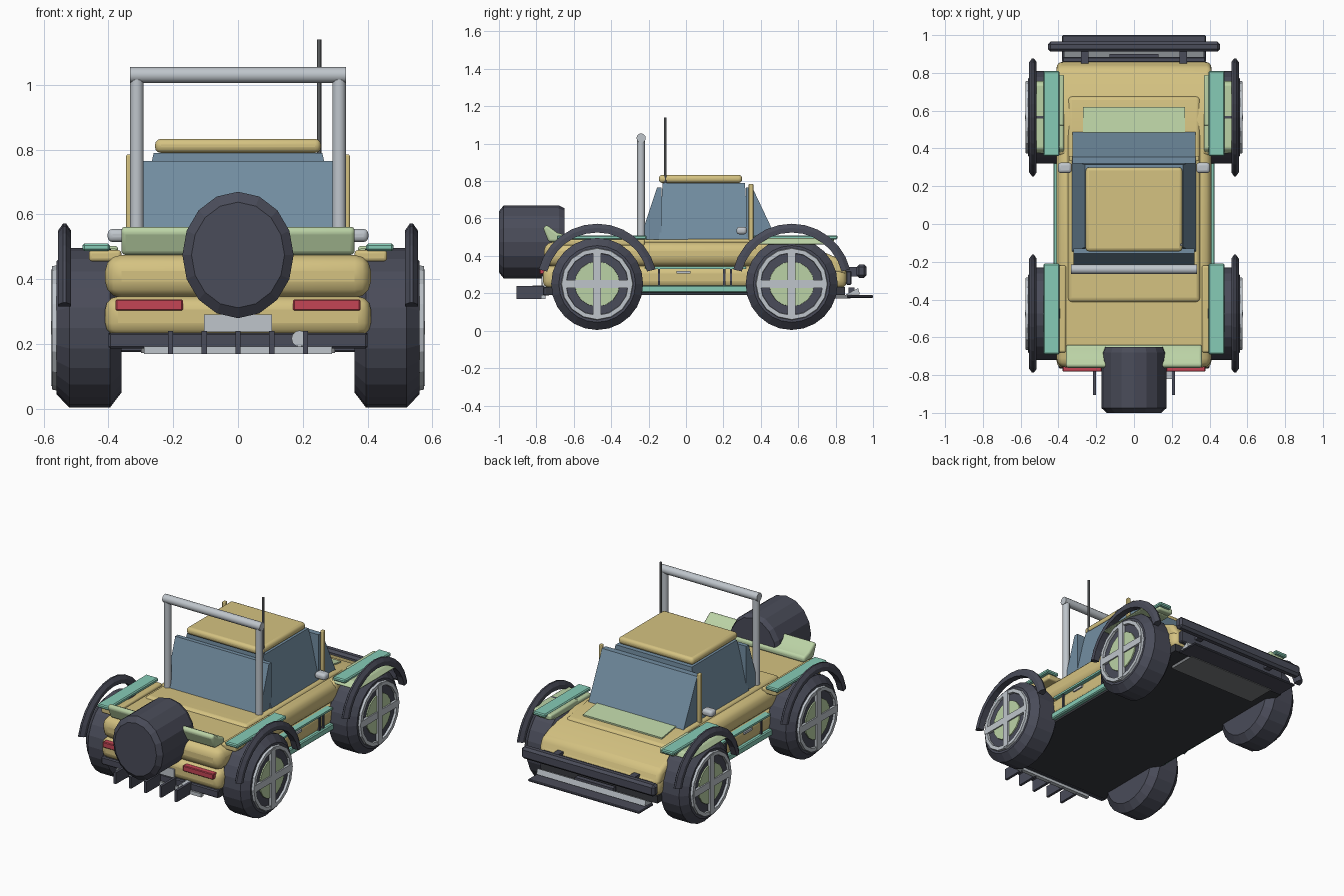
import bpy, bmesh, math
from mathutils import Vector, Matrix

if "Cube" in bpy.data.objects:
    bpy.data.objects.remove(bpy.data.objects["Cube"])


def mat(name, rgb):
    m = bpy.data.materials.new(name)
    m.diffuse_color = (*rgb, 1)
    m.use_nodes = True
    m.node_tree.nodes["Principled BSDF"].inputs["Base Color"].default_value = m.diffuse_color
    return m


SAND = mat("sand_paint", (0.66, 0.54, 0.22))
DARK = mat("dark_rubber", (0.068, 0.072, 0.10))
BLACK = mat("underside_black", (0.04, 0.042, 0.05))
GLASS = mat("blue_glass", (0.17, 0.27, 0.36))
TEAL = mat("teal_trim", (0.24, 0.60, 0.47))
GREEN = mat("pale_green", (0.50, 0.65, 0.38))
METAL = mat("light_metal", (0.52, 0.56, 0.60))
GREY = mat("mid_grey", (0.20, 0.21, 0.22))
RED = mat("red_lamp", (0.55, 0.06, 0.09))


def finish(name, bm, material, bevel=0, seg=3):
    bmesh.ops.recalc_face_normals(bm, faces=bm.faces[:])
    me = bpy.data.meshes.new(name)
    bm.to_mesh(me)
    bm.free()
    me.materials.append(material)
    ob = bpy.data.objects.new(name, me)
    bpy.context.collection.objects.link(ob)
    if bevel:
        mod = ob.modifiers.new("bevel", 'BEVEL')
        mod.width, mod.segments, mod.limit_method = bevel, seg, 'ANGLE'
        mod.angle_limit = math.radians(35)
        bpy.ops.object.select_all(action='DESELECT')
        ob.select_set(True)
        bpy.context.view_layer.objects.active = ob
        if seg > 1:
            bpy.ops.object.shade_smooth_by_angle(angle=math.radians(40))
    return ob


def loft(name, rings, material, bevel=0, seg=3, closed=False):
    """Skin between equal-length rings of points, capped unless closed."""
    bm = bmesh.new()
    vs = [[bm.verts.new(p) for p in r] for r in rings]
    n = len(vs[0])
    for i in range(len(vs) if closed else len(vs) - 1):
        a, b = vs[i], vs[(i + 1) % len(vs)]
        for j in range(n):
            k = (j + 1) % n
            bm.faces.new((a[j], a[k], b[k], b[j]))
    if not closed:
        bm.faces.new(vs[0])
        bm.faces.new(vs[-1])
    return finish(name, bm, material, bevel, seg)


def rect(x0, x1, y0, y1, z):
    return [(x0, y0, z), (x1, y0, z), (x1, y1, z), (x0, y1, z)]


def box(name, x, y, z, material, bevel=0, seg=3):
    return loft(name, [rect(*x, *y, z[0]), rect(*x, *y, z[1])], material, bevel, seg)


def prism(name, profile, x0, x1, material, bevel=0, seg=3):
    """Side profile of (y, z) points pulled along x."""
    return loft(name, [[(x, y, z) for y, z in profile] for x in (x0, x1)], material, bevel, seg)


def turned(name, sections, axis, centre, material, n=24, squash=1, closed=False):
    """Rings of (offset, radius) about the x or y axis."""
    rings = []
    for o, r in sections:
        ring = []
        for i in range(n):
            a = 2 * math.pi * i / n
            u, w = r * math.cos(a) * squash, r * math.sin(a)
            p = (o, u, w) if axis == 'x' else (u, o, w)
            ring.append(Vector(p) + Vector(centre))
        rings.append(ring)
    return loft(name, rings, material, closed=closed)


def tube(name, a, b, r, material, n=12):
    a, b = Vector(a), Vector(b)
    q = (b - a).to_track_quat('Z', 'Y')
    circ = [q @ Vector((r * math.cos(t), r * math.sin(t), 0))
            for t in (2 * math.pi * i / n for i in range(n))]
    ob = loft(name, [[p + a for p in circ], [p + b for p in circ]], material)
    bpy.ops.object.select_all(action='DESELECT')
    ob.select_set(True)
    bpy.context.view_layer.objects.active = ob
    bpy.ops.object.shade_smooth_by_angle(angle=math.radians(40))
    return ob


# Body shell and chassis
box("lower_body", (-.41, .41), (-.765, .86), (.225, .347), SAND, .04)
box("upper_body", (-.41, .41), (-.76, .46), (.343, .475), SAND, .05)
prism("nose", [(.36, .30), (.36, .475), (.55, .475), (.69, .44), (.83, .38), (.865, .30)],
      -.41, .41, SAND, .025)
prism("hood_deck", [(-.43, .42), (-.41, .488), (.46, .49), (.675, .455), (.68, .41)],
      -.35, .35, SAND, .02)
box("chassis", (-.40, .40), (-.75, .85), (.19, .235), BLACK)
prism("hood_vent", [(.46, .485), (.46, .496), (.62, .473), (.62, .46)], -.27, .27, GREEN)

# Cabin
loft("cabin_windows", [rect(-.33, .33, -.145, .335, .48),
                       rect(-.26, .26, -.125, .315, .79)], GLASS)
prism("rear_window", [(-.25, .48), (-.155, .765), (-.13, .765), (-.13, .48)], -.32, .32, GLASS)
prism("windscreen", [(.49, .48), (.355, .765), (.32, .765), (.32, .48)], -.325, .325, GLASS)
box("roof", (-.256, .256), (-.145, .30), (.79, .833), SAND, .018)
for s in (-1, 1):
    box("windscreen_post", (s * .325, s * .345), (.335, .36), (.48, .785), SAND, .005)
    box("mirror", (s * .33, s * .402), (.27, .325), (.515, .555), METAL, .015)

# Roll bar and antenna
tube("roll_bar_top", (-.333, -.24, 1.03), (.333, -.24, 1.03), .025, METAL)
for s in (-1, 1):
    tube("roll_bar_post", (s * .312, -.24, .46), (s * .312, -.24, 1.03), .021, METAL)
tube("antenna", (.25, -.11, .77), (.25, -.11, 1.14), .007, GREY, 8)

# Wheels and fenders
for s in (-1, 1):
    for yc, end in ((-.475, "rear"), (.565, "front")):
        c = (0, yc, .25)
        turned(end + "_tyre", [(s * .36, .20), (s * .395, .246), (s * .52, .246), (s * .56, .205)],
               'x', c, DARK)
        turned(end + "_rim_ring", [(s * .55, .165), (s * .55, .195), (s * .574, .19), (s * .574, .168)],
               'x', c, METAL, 16, closed=True)
        turned(end + "_hub", [(s * .55, .122), (s * .567, .12)], 'x', c, GREEN, 16)
        box(end + "_spoke_upright", (s * .55, s * .577), (yc - .021, yc + .021), (.07, .43), METAL)
        box(end + "_spoke_level", (s * .55, s * .575), (yc - .18, yc + .18), (.229, .271), METAL)
        # Arch flare with a ridged cross-section
        rings = []
        for i in range(13):
            a = math.radians(14 + 152 * i / 12)
            rings.append([(s * x, yc + r * math.cos(a), .25 + r * math.sin(a))
                          for x, r in ((.515, .275), (.515, .30), (.53, .322), (.54, .322),
                                       (.555, .30), (.555, .275))])
        loft(end + "_arch_flare", rings, DARK)
    # Teal fender pads with pale green supports
    box("front_fender_pad", (s * .395, s * .48), (.36, .81), (.487, .51), TEAL, .006, 1)
    box("rear_fender_pad", (s * .395, s * .48), (-.69, -.21), (.487, .51), TEAL, .006, 1)
    loft("front_fender", [rect(s * .37, s * .56, .37, .76, .462),
                          rect(s * .37, s * .53, .40, .74, .495)], GREEN, .01)
    box("front_fender_inner", (s * .37, s * .47), (.52, .79), (.47, .503), GREEN, .01)
    box("rear_fender_inner", (s * .36, s * .46), (-.68, -.22), (.455, .49), SAND, .01)

    # Side steps, trim and door hardware
    box("side_step", (s * .38, s * .425), (-.25, .34), (.203, .243), TEAL, .006, 1)
    box("side_trim", (s * .38, s * .424), (-.22, .32), (.331, .343), TEAL)
    for y in (-.145, .205, .24):
        box("side_strap", (s * .40, s * .418), (y - .006, y + .006), (.24, .33), DARK)
    box("door_handle", (s * .40, s * .419), (-.05, .025), (.305, .319), METAL)

# Front bumper and skid plates
box("front_bumper", (-.455, .455), (.912, .965), (.283, .355), DARK, .014, 1)
box("front_grille", (-.38, .38), (.855, .885), (.245, .32), DARK, .006, 1)
for s in (-1, 1):
    box("bumper_bracket", (s * .24, s * .28), (.85, .92), (.29, .34), DARK)
box("front_lip", (-.38, .38), (.86, 1.0), (.176, .19), DARK, .004, 1)
prism("lip_wedge", [(.85, .19), (.93, .195), (.92, .228)], -.37, .37, METAL)
box("winch_slot", (-.13, .13), (.87, .90), (.20, .23), DARK)
box("skid_plate", (-.30, .30), (.70, .88), (.172, .192), GREY)

# Rear fittings
turned("spare_drum", [(-1.0, .163), (-.975, .195), (-.68, .195), (-.65, .18)],
       'y', (0, 0, .475), DARK, 16, squash=.88)
prism("rear_cushion", [(-.765, .55), (-.745, .567), (-.69, .525), (-.64, .51), (-.64, .475),
                       (-.735, .475)], -.36, .36, GREEN, .018)
for s in (-1, 1):
    box("rear_lamp", (s * .17, s * .378), (-.782, -.74), (.303, .338), RED, .004, 1)
box("rear_plate", (-.105, .105), (-.772, -.764), (.238, .292), METAL)
box("rear_crossbar", (-.29, .29), (-.775, -.75), (.17, .192), METAL)
box("rear_under_bar", (-.40, .40), (-.765, -.73), (.187, .235), DARK, .006, 1)
for i in range(-2, 3):
    x = i * .104
    box("rear_fin", (x - .008, x + .008), (-.905, -.76), (.17, .24), DARK)
tube("exhaust_pipe", (.19, -.82, .217), (.19, -.70, .217), .025, METAL)
